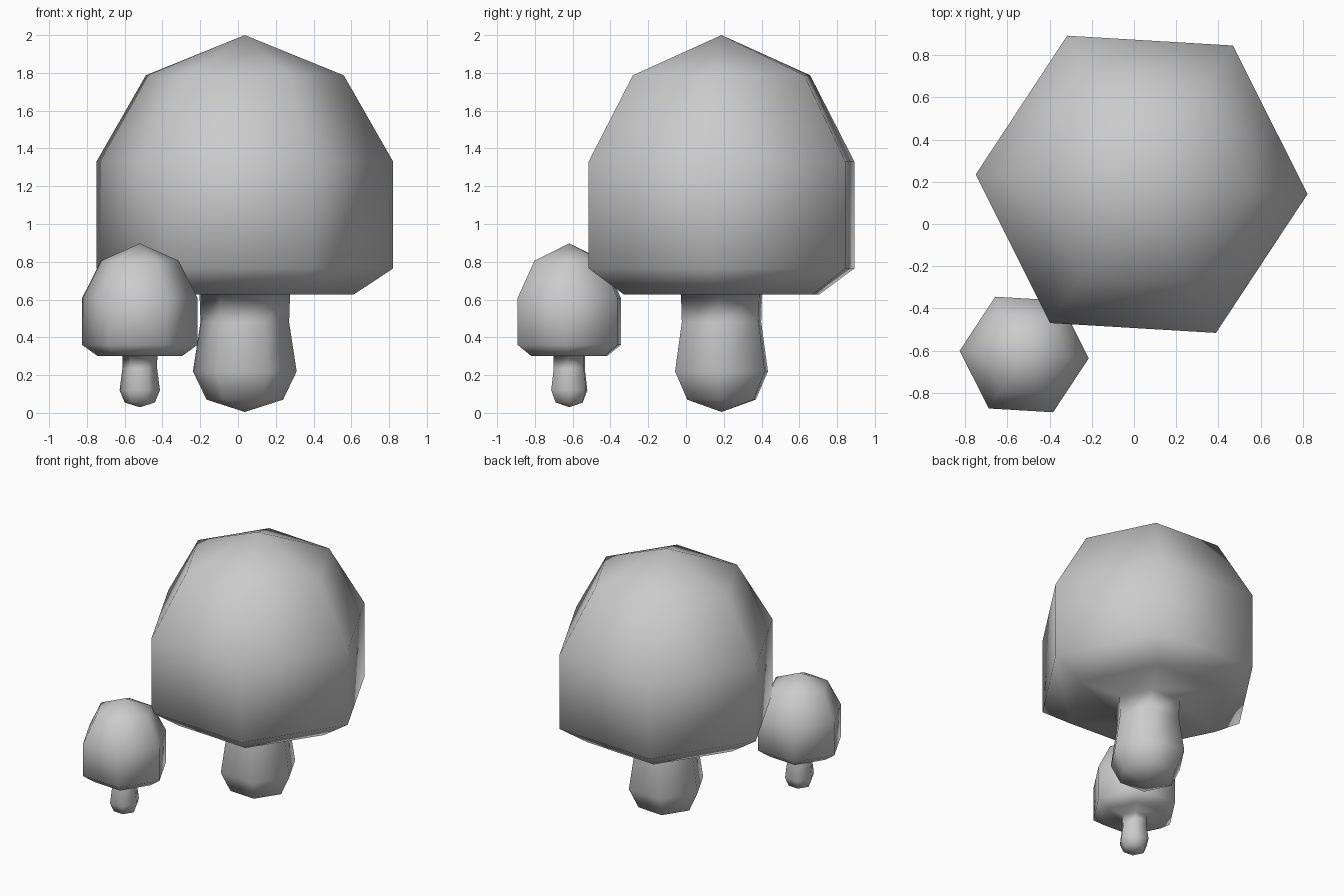
import bpy, bmesh
from math import cos, sin, radians

if "Cube" in bpy.data.objects:
    bpy.data.objects.remove(bpy.data.objects["Cube"])

SIDES = 6
TURN = radians(-3.4)


def mushroom(name, x, y, bottom, top, profile):
    """Six-sided lathe: profile is (radius, z) rings, closed by a point at each end."""
    bm = bmesh.new()
    rings = [[bm.verts.new((r * cos(TURN + radians(60 * i)),
                            r * sin(TURN + radians(60 * i)), z))
              for i in range(SIDES)] for r, z in profile]
    low = bm.verts.new((0, 0, bottom))
    high = bm.verts.new((0, 0, top))
    for i in range(SIDES):
        j = (i + 1) % SIDES
        for a, b in zip(rings, rings[1:]):
            bm.faces.new((a[i], a[j], b[j], b[i]))
        bm.faces.new((low, rings[0][j], rings[0][i]))
        bm.faces.new((high, rings[-1][i], rings[-1][j]))
    bmesh.ops.recalc_face_normals(bm, faces=bm.faces)
    for f in bm.faces:
        f.smooth = True
    mesh = bpy.data.meshes.new(name)
    bm.to_mesh(mesh)
    bm.free()
    obj = bpy.data.objects.new(name, mesh)
    obj.location = (x, y, 0)
    bpy.context.collection.objects.link(obj)
    return obj


# Large mushroom: bulging stem flowing into the domed cap
mushroom("large_mushroom", 0.036, 0.188, 0.005, 2.0, [
    (0.203, 0.07), (0.275, 0.22), (0.235, 0.48), (0.24, 0.628),
    (0.58, 0.628), (0.787, 0.765), (0.787, 1.33), (0.525, 1.787)])

# Small mushroom beside it
mushroom("small_mushroom", -0.52, -0.618, 0.03, 0.897, [
    (0.08, 0.055), (0.107, 0.12), (0.092, 0.235), (0.093, 0.302),
    (0.226, 0.302), (0.306, 0.36), (0.306, 0.608), (0.206, 0.806)])
